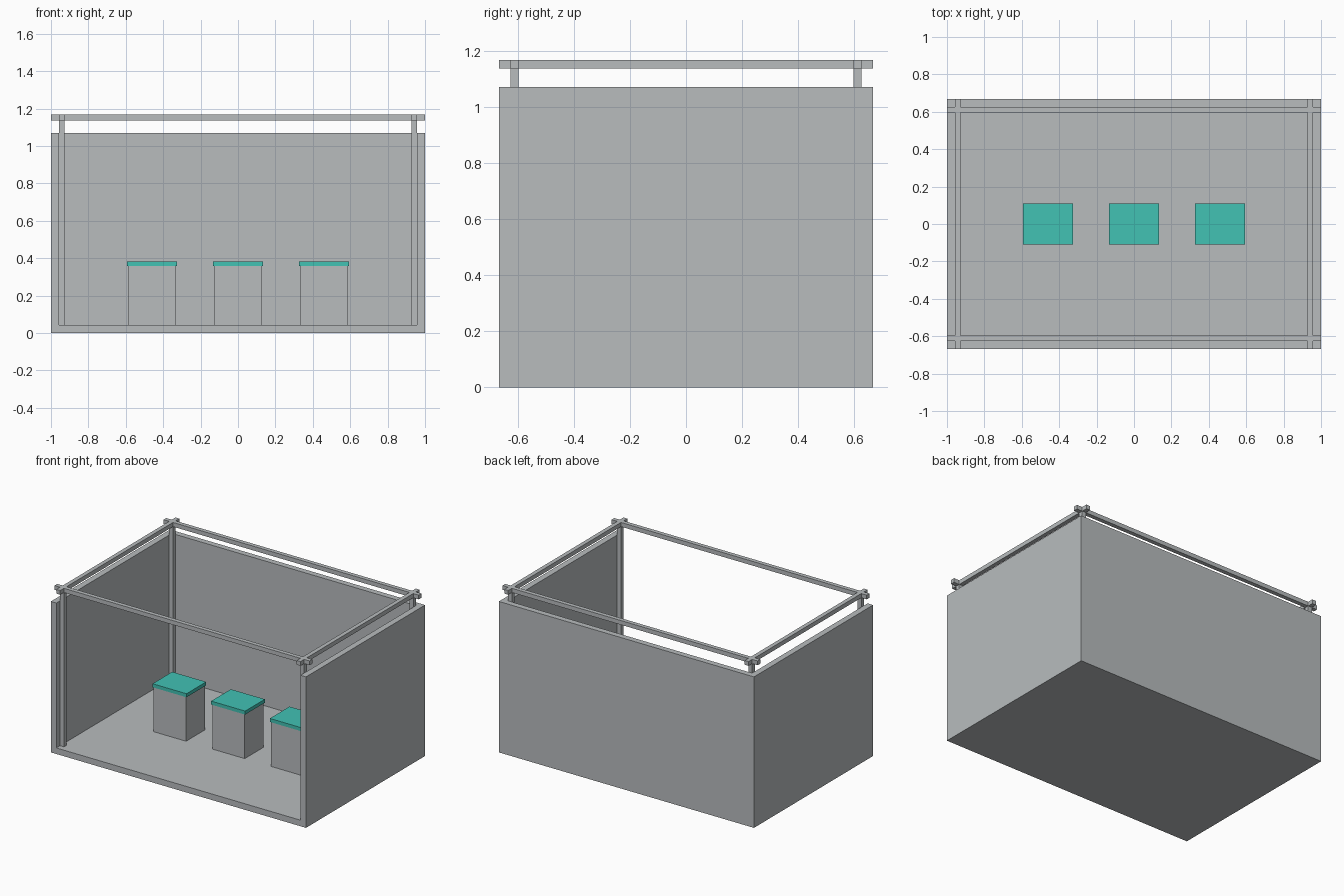
import bpy
import bmesh
from mathutils import Matrix, Vector

cube = bpy.data.objects.get("Cube")
if cube:
    bpy.data.objects.remove(cube, do_unlink=True)


def material(name, color):
    mat = bpy.data.materials.new(name)
    mat.use_nodes = True
    mat.diffuse_color = color
    mat.node_tree.nodes["Principled BSDF"].inputs["Base Color"].default_value = color
    return mat


grey = material("light_grey", (0.479, 0.503, 0.515, 1))
teal = material("teal", (0.054, 0.539, 0.456, 1))


def link(name, bm, mat):
    bmesh.ops.recalc_face_normals(bm, faces=bm.faces)
    mesh = bpy.data.meshes.new(name)
    bm.to_mesh(mesh)
    bm.free()
    mesh.materials.append(mat)
    obj = bpy.data.objects.new(name, mesh)
    bpy.context.collection.objects.link(obj)
    return obj


def box(name, low, high, mat):
    low, high = Vector(low), Vector(high)
    bm = bmesh.new()
    bmesh.ops.create_cube(bm, size=1, matrix=Matrix.Translation((low + high) / 2)
                          @ Matrix.Diagonal((*(high - low), 1)))
    return link(name, bm, mat)


W, D, H = 1.0, 0.667, 1.07          # half width, half depth, wall height
T = 0.043                           # wall and floor thickness
BAR = 0.03                          # frame bar thickness
TOP = 1.167
IN_X, IN_Y = W - T, D - 0.041       # inner wall faces

# Booth shell: floor, two sides and a back, open at the front and top
shell = box("booth_shell", (-W, -D, 0), (W, D, H), grey)
cutter = box("shell_cutter", (-IN_X, -D - 1, T), (IN_X, IN_Y, H + 1), grey)
cutter.hide_render = True
cut = shell.modifiers.new("hollow", 'BOOLEAN')
cut.object = cutter
cut.solver = 'EXACT'
bpy.context.view_layer.update()
hollow = bpy.data.meshes.new_from_object(
    shell.evaluated_get(bpy.context.evaluated_depsgraph_get()))
shell.modifiers.clear()
shell.data = hollow
bpy.data.objects.remove(cutter, do_unlink=True)

# Corner posts
for side, sx in (("right", -1), ("left", 1)):
    for end, sy in (("front", -1), ("back", 1)):
        cx, cy = sx * (IN_X - BAR / 2), sy * (IN_Y - BAR / 2)
        box(f"{end}_{side}_post", (cx - BAR / 2, cy - BAR / 2, T),
            (cx + BAR / 2, cy + BAR / 2, TOP - BAR), grey)

# Top rails crossing over the posts
for name, s in (("front_rail", -1), ("back_rail", 1)):
    cy = s * (IN_Y - BAR / 2)
    box(name, (-W, cy - BAR / 2, TOP - BAR), (W, cy + BAR / 2, TOP), grey)
for name, s in (("right_rail", -1), ("left_rail", 1)):
    cx = s * (IN_X - BAR / 2)
    box(name, (cx - BAR / 2, -D, TOP - BAR), (cx + BAR / 2, D, TOP), grey)

# Display pedestals with coloured lids
for name, x in (("right", -0.46), ("middle", 0), ("left", 0.46)):
    box(f"{name}_pedestal", (x - 0.127, -0.106, T), (x + 0.127, 0.106, 0.358), grey)
    box(f"{name}_pedestal_lid", (x - 0.133, -0.11, 0.358), (x + 0.133, 0.11, 0.383), teal)
